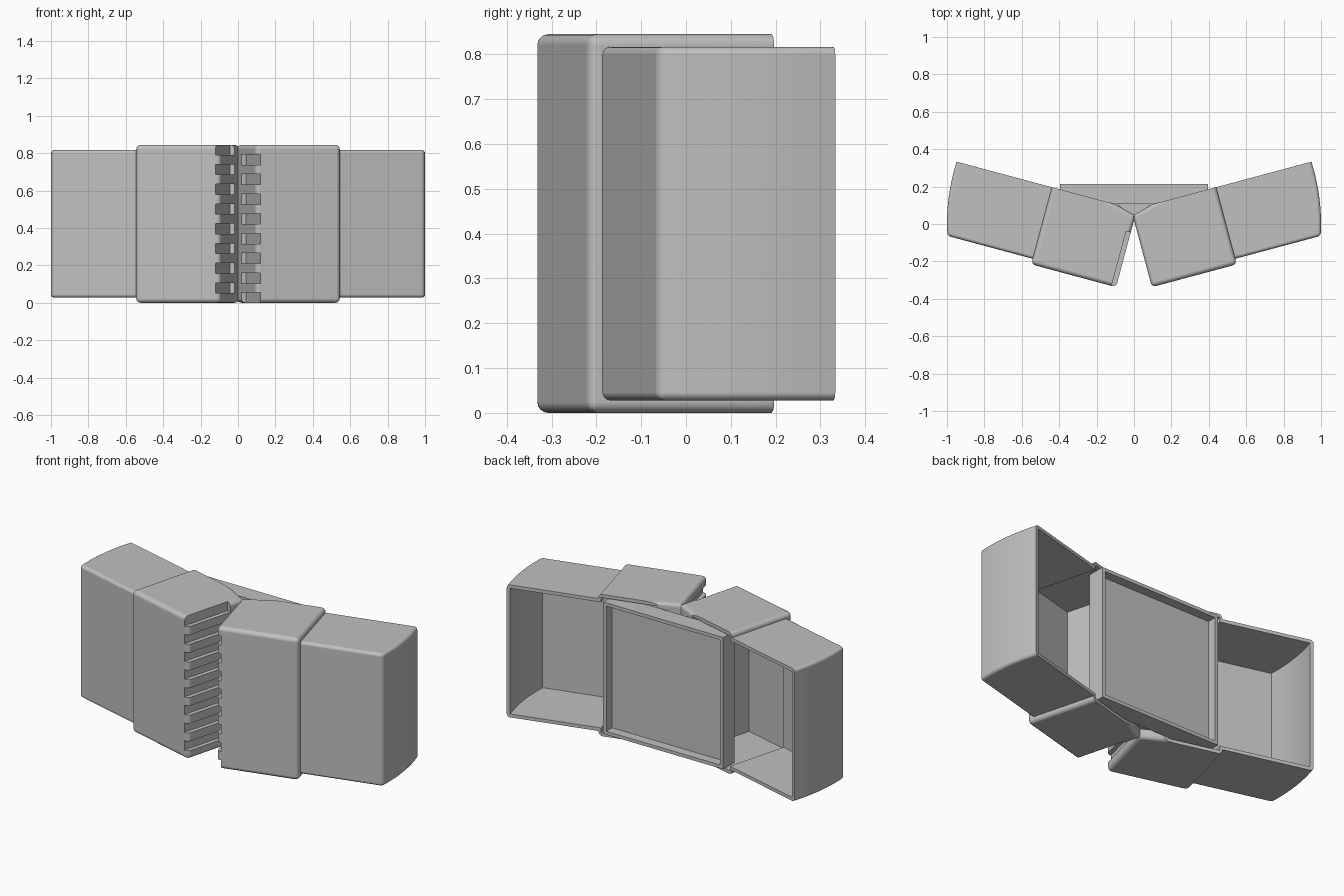
import bpy, bmesh, math

if "Cube" in bpy.data.objects:
    bpy.data.objects.remove(bpy.data.objects["Cube"], do_unlink=True)

TILT = math.radians(15)
PIVOT_Y = 0.02
HEIGHT = 0.845
BACK = 0.057         # depth coordinate of the open back
SLOTS = 16
PITCH = HEIGHT / SLOTS

grey = bpy.data.materials.new("plain grey")
grey.use_nodes = True
grey.diffuse_color = (0.53, 0.53, 0.53, 1)
grey.node_tree.nodes["Principled BSDF"].inputs["Base Color"].default_value = (0.53, 0.53, 0.53, 1)


def rect(u0, u1, v0, v1):
    return [(u0, v0), (u1, v0), (u1, v1), (u0, v1)]


def arm_outline(u0, v0, v1, inset=0, steps=10):
    """Outline whose outer end is a shallow arc."""
    pts = [(u0, v1), (u0, v0)]
    shift = 0.1
    cu = -shift * math.cos(TILT) - PIVOT_Y * math.sin(TILT)
    cv = shift * math.sin(TILT) - PIVOT_Y * math.cos(TILT)
    for i in range(steps + 1):
        v = v0 + (v1 - v0) * i / steps
        pts.append((cu + math.sqrt((1 + shift - inset) ** 2 - (v - cv) ** 2), v))
    return pts


def add_prism(bm, outline, z0, z1):
    low = [bm.verts.new((u, v, z0)) for u, v in outline]
    high = [bm.verts.new((u, v, z1)) for u, v in outline]
    n = len(outline)
    bm.faces.new(low[::-1])
    bm.faces.new(high)
    for i in range(n):
        j = (i + 1) % n
        bm.faces.new((low[i], low[j], high[j], high[i]))


def round_edges(bm, radius):
    """Round every edge except the back rim and the facets of the arc."""
    v_front = min(v.co.y for v in bm.verts)
    chosen = []
    for e in bm.edges:
        a, b = e.verts[0].co, e.verts[1].co
        on_back = a.y > BACK - 0.001 and b.y > BACK - 0.001
        upright = abs(a.z - b.z) > 0.1
        if not on_back and (not upright or a.y < v_front + 0.001):
            chosen.append(e)
    bmesh.ops.bevel(bm, geom=chosen, offset=radius, offset_type='OFFSET',
                    segments=4, profile=0.5, affect='EDGES', clamp_overlap=True)


def finish(name, bm, side=0):
    """side +1 or -1 swings the part into its half; 0 leaves it in place."""
    if side:
        c, s = math.cos(TILT), math.sin(TILT)
        for v in bm.verts:
            u, d = v.co.x, v.co.y
            v.co.x, v.co.y = side * (u * c - d * s), PIVOT_Y + u * s + d * c
    bmesh.ops.recalc_face_normals(bm, faces=bm.faces)
    mesh = bpy.data.meshes.new(name)
    bm.to_mesh(mesh)
    bm.free()
    mesh.materials.append(grey)
    ob = bpy.data.objects.new(name, mesh)
    bpy.context.collection.objects.link(ob)
    return ob


def prism(name, outline, z0, z1, side=0, radius=0):
    bm = bmesh.new()
    add_prism(bm, outline, z0, z1)
    if radius:
        bmesh.ops.recalc_face_normals(bm, faces=bm.faces)
        round_edges(bm, radius)
    return finish(name, bm, side)


def select(ob):
    bpy.ops.object.select_all(action='DESELECT')
    ob.select_set(True)
    bpy.context.view_layer.objects.active = ob


def combine(target, tool, operation):
    select(target)
    mod = target.modifiers.new("combine", 'BOOLEAN')
    mod.operation = operation
    mod.solver = 'EXACT'
    mod.object = tool
    bpy.ops.object.modifier_apply(modifier=mod.name)
    bpy.data.objects.remove(tool, do_unlink=True)


def smooth(ob):
    """Smooth the rounded edges while the large faces stay flat."""
    select(ob)
    bpy.ops.object.shade_smooth_by_angle(angle=math.radians(32))
    mod = ob.modifiers.new("flat faces", 'WEIGHTED_NORMAL')
    mod.keep_sharp = True
    mod.weight = 100


# Two open-backed halves, mirrored, with interlocking notches
case = [(0, -0.37), (0.47, -0.37), (0.47, BACK), (0.115, BACK), (0, 0.026)]
for label, side, first_slot in (("left", 1, 0), ("right", -1, 1)):
    half = prism(label + "_case", case, 0, HEIGHT, side, 0.024)
    arm = prism("arm", arm_outline(0.42, -0.339, BACK), 0.028, 0.817, side, 0.018)
    combine(half, arm, 'UNION')

    cavity = prism("case_cavity", rect(0.135, 0.455, -0.347, 0.2), 0.02, HEIGHT - 0.02, side)
    combine(half, cavity, 'DIFFERENCE')
    cavity = prism("arm_cavity", arm_outline(0.44, -0.319, 0.1, 0.02), 0.048, 0.797, side)
    combine(half, cavity, 'DIFFERENCE')

    bm = bmesh.new()
    for k in range(first_slot, SLOTS, 2):
        add_prism(bm, rect(-0.1, 0.025, -0.5, -0.068),
                  k * PITCH - 0.0015, (k + 1) * PITCH + 0.0015)
    combine(half, finish("notches", bm, side), 'DIFFERENCE')
    smooth(half)

# Shallow tray bridging the two halves at the back
tray = prism("back_tray", rect(-0.395, 0.395, 0.108, 0.215), 0.03, 0.815)
recess = prism("tray_recess", rect(-0.375, 0.375, 0.16, 0.3), 0.05, 0.795)
combine(tray, recess, 'DIFFERENCE')

# Hinge webs between the cut-back inner corners
bm = bmesh.new()
for k in range(1, SLOTS - 1, 2):
    add_prism(bm, [(0, 0.045), (0.1, 0.11), (-0.1, 0.11)],
              k * PITCH + 0.002, (k + 1) * PITCH - 0.002)
finish("hinge_webs", bm)
